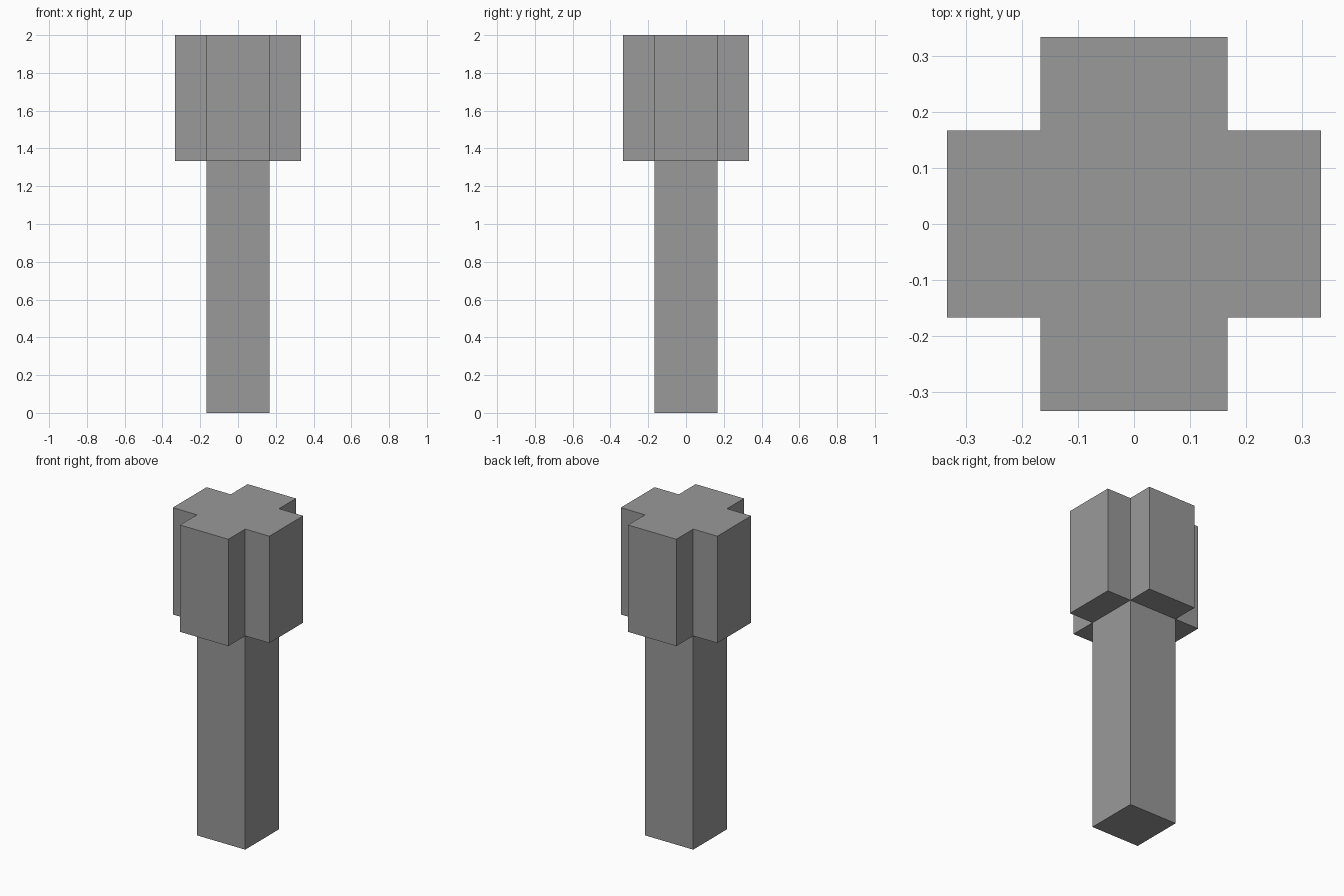
import bpy
import bmesh
import math
from mathutils import Matrix

HALF = 1 / 6        # half the shaft width, also how far each head lobe sticks out
NECK = 4 / 3        # height where the head starts
TOP = 2.0

if "Cube" in bpy.data.objects:
    bpy.data.objects.remove(bpy.data.objects["Cube"], do_unlink=True)

# Single plain grey
grey = bpy.data.materials.new("plain_grey")
grey.use_nodes = True
colour = (0.32, 0.32, 0.32, 1.0)
grey.diffuse_color = colour
grey.node_tree.nodes["Principled BSDF"].inputs["Base Color"].default_value = colour


def extrude(bm, faces, distance):
    """Push each face out along its own normal."""
    result = bmesh.ops.extrude_discrete_faces(bm, faces=faces)["faces"]
    for face in result:
        face.normal_update()
        bmesh.ops.translate(bm, verts=face.verts, vec=face.normal * distance)


bm = bmesh.new()

# Square shaft
bmesh.ops.create_cube(bm, size=1, matrix=Matrix.Translation((0, 0, NECK / 2))
                      @ Matrix.Diagonal((2 * HALF, 2 * HALF, NECK, 1)))

# Head core, continuing the shaft upward
bm.normal_update()
extrude(bm, [f for f in bm.faces if f.normal.z > 0.9], TOP - NECK)

# Four lobes that turn the head into a cross
bm.normal_update()
extrude(bm, [f for f in bm.faces if abs(f.normal.z) < 0.1
             and f.calc_center_median().z > NECK], HALF)

# Merge the flat top into one cross-shaped face
bmesh.ops.dissolve_limit(bm, angle_limit=math.radians(1),
                         verts=bm.verts[:], edges=bm.edges[:])
bmesh.ops.recalc_face_normals(bm, faces=bm.faces[:])

mesh = bpy.data.meshes.new("cross_headed_post")
bm.to_mesh(mesh)
bm.free()
mesh.materials.append(grey)
post = bpy.data.objects.new("cross_headed_post", mesh)
bpy.context.collection.objects.link(post)
